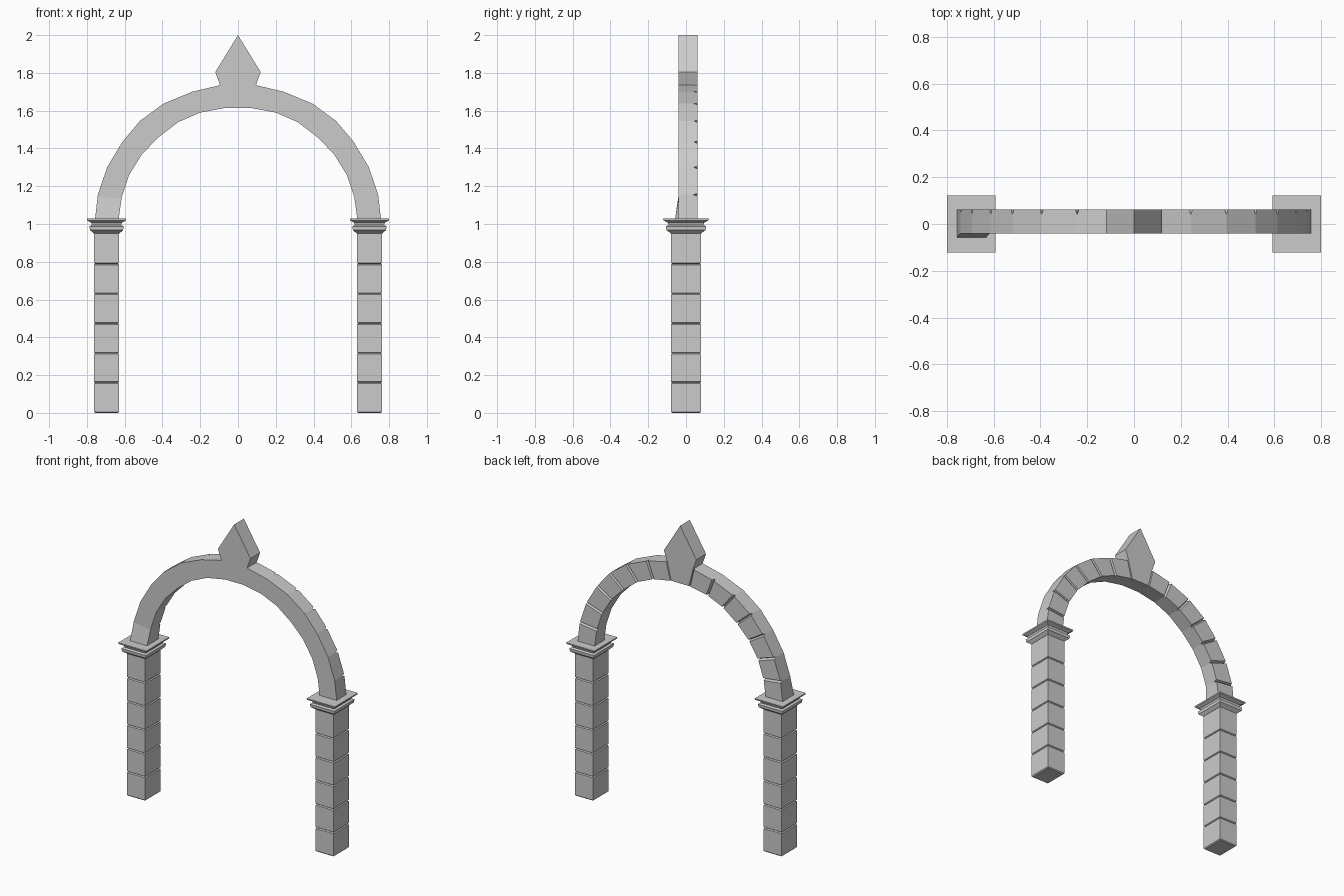
import bpy
from mathutils import Vector

if "Cube" in bpy.data.objects:
    bpy.data.objects.remove(bpy.data.objects["Cube"])


def make(name, verts, faces):
    me = bpy.data.meshes.new(name)
    me.from_pydata(verts, [], faces)
    me.validate()
    ob = bpy.data.objects.new(name, me)
    bpy.context.collection.objects.link(ob)
    return ob


def loft(name, rings):
    """Skin a list of four-cornered rings and cap both ends."""
    verts = [v for r in rings for v in r]
    faces = [(0, 1, 2, 3)[::-1]]
    for k in range(len(rings) - 1):
        a, b = 4 * k, 4 * k + 4
        for i in range(4):
            j = (i + 1) % 4
            faces.append((a + i, a + j, b + j, b + i))
    n = len(verts)
    faces.append((n - 4, n - 3, n - 2, n - 1))
    return make(name, verts, faces)


def rect(cx, hx, hy, z):
    return [(cx - hx, -hy, z), (cx + hx, -hy, z), (cx + hx, hy, z), (cx - hx, hy, z)]


CX = 0.696
YF, YB = -0.04, 0.062
SIDES = (("left", -1), ("right", 1))

# stacked-block pillar profile: (z, inset) with a V groove at each joint
joints = [0.16, 0.316, 0.474, 0.631, 0.789]
pillar = [(0, 0.006), (0.006, 0)]
for z in joints:
    pillar += [(z - 0.005, 0), (z, 0.007), (z + 0.005, 0)]
pillar.append((0.96, 0))

# capital profile: (z, half width x, half width y)
capital = [(0.95, 0.068, 0.08), (0.968, 0.088, 0.104), (0.988, 0.09, 0.106),
           (0.994, 0.077, 0.092), (1.008, 0.082, 0.097), (1.019, 0.103, 0.12),
           (1.028, 0.104, 0.121)]

# arch joints, left half: (outer x, outer z, inner x, inner z)
stones = [(-.757, 1.025, -.632, 1.025), (-.742, 1.155, -.616, 1.14),
          (-.693, 1.30, -.576, 1.26), (-.613, 1.434, -.508, 1.37),
          (-.52, 1.545, -.42, 1.46), (-.395, 1.637, -.315, 1.54),
          (-.243, 1.70, -.20, 1.59), (-.095, 1.735, -.065, 1.615)]


def column(o, i, s, yf, yb):
    return [(s * o.x, yf, o.y), (s * o.x, yb, o.y), (s * i.x, yb, i.y), (s * i.x, yf, i.y)]


def arch_rings(s):
    pts = [(Vector(p[:2]), Vector(p[2:])) for p in stones]
    rings = []
    last = len(pts) - 1
    for k, (o, i) in enumerate(pts):
        # the right foot flares forward at its base
        front = -0.058 if (k == 0 and s > 0) else YF
        if k == 0:
            rings.append(column(o, i, s, front, YB))
            continue
        g = 0.008

        def shift(step):
            po, pi = pts[k + step]
            return (o + (po - o).normalized() * g, i + (pi - i).normalized() * g)
        rings.append(column(*shift(-1), s, front, YB))
        rings.append(column(o, i, s, front, YB - 0.022))
        if k < last:
            rings.append(column(*shift(1), s, front, YB))
    return rings


objs = []
for side, s in SIDES:
    objs.append(loft(side + "_pillar", [rect(s * CX, 0.067 - d, 0.08 - d, z) for z, d in pillar]))
    objs.append(loft(side + "_capital", [rect(s * CX, hx, hy, z) for z, hx, hy in capital]))
    objs.append(loft(side + "_arch_half", arch_rings(s)))

# pointed keystone
half = [(-.065, 1.615), (-.095, 1.735), (-.12, 1.805)]
outline = half + [(0, 2.0)] + [(-x, z) for x, z in reversed(half)]
n = len(outline)
verts = [(x, y, z) for y in (YF, YB) for x, z in outline]
faces = [tuple(range(n)), tuple(range(2 * n - 1, n - 1, -1))]
faces += [(i, i + n, (i + 1) % n + n, (i + 1) % n) for i in range(n)]
objs.append(make("keystone", verts, faces))

# consistent outward normals
import bmesh
for ob in objs:
    bm = bmesh.new()
    bm.from_mesh(ob.data)
    bmesh.ops.recalc_face_normals(bm, faces=bm.faces)
    bm.to_mesh(ob.data)
    bm.free()
